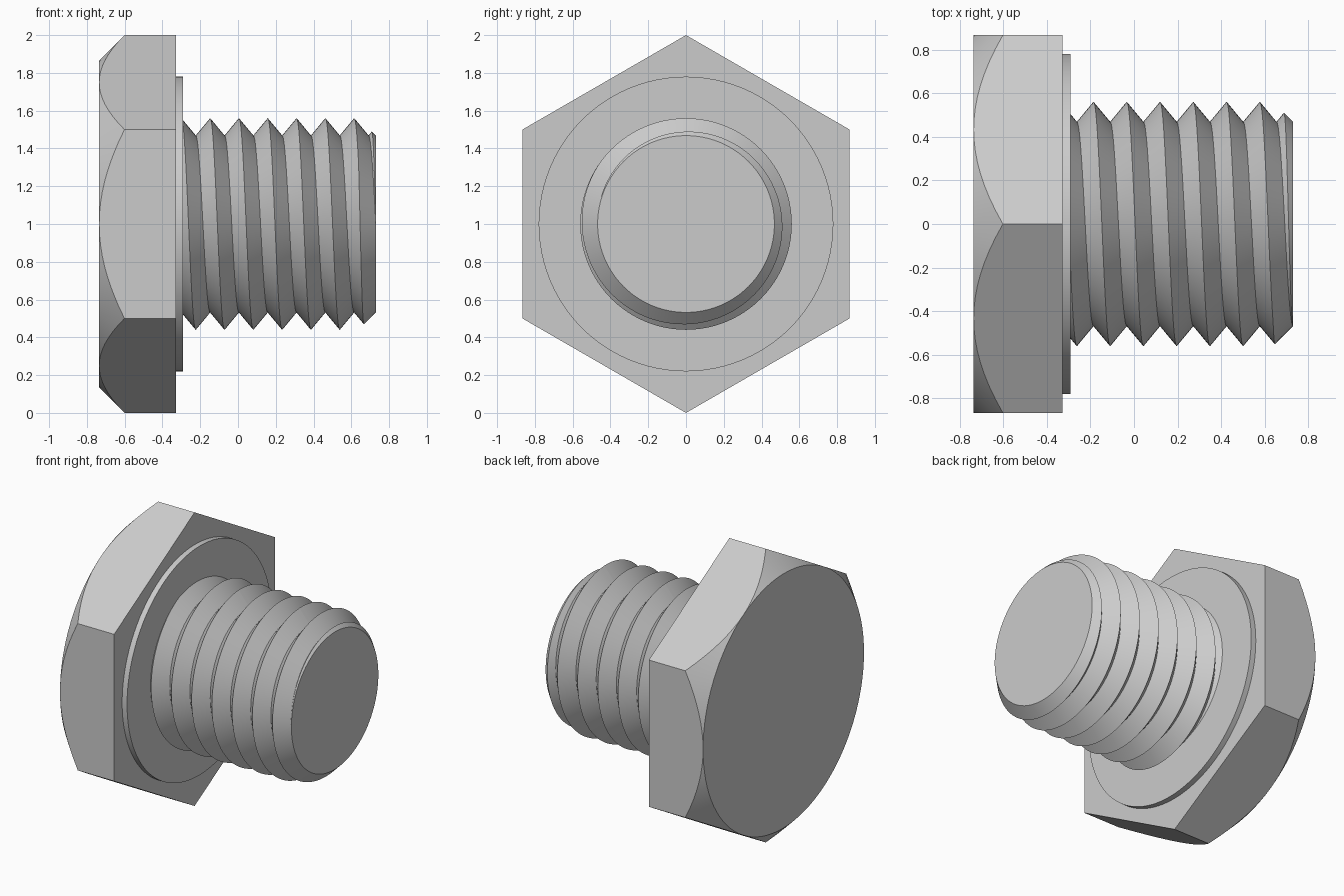
import bpy, bmesh, math

cube = bpy.data.objects.get("Cube")
if cube:
    bpy.data.objects.remove(cube, do_unlink=True)

steel = bpy.data.materials.new("grey_steel")
steel.use_nodes = True
steel.diffuse_color = (0.6, 0.6, 0.6, 1)
steel.node_tree.nodes["Principled BSDF"].inputs["Base Color"].default_value = (0.6, 0.6, 0.6, 1)

SEGMENTS = 96


def lathe_part(name, profile):
    """Skin rows of (x, radius) points around the x axis; profile(angle) gives one row."""
    bm = bmesh.new()
    found = {}

    def vert(i, x, r):
        a = 2 * math.pi * (i % SEGMENTS) / SEGMENTS
        co = (x, r * math.sin(a), 1 + r * math.cos(a))
        key = tuple(round(c * 10000) for c in co)
        if key not in found:
            found[key] = bm.verts.new(co)
        return found[key]

    rows = [[vert(i, x, r) for x, r in profile(2 * math.pi * i / SEGMENTS)]
            for i in range(SEGMENTS + 1)]
    for a, b in zip(rows, rows[1:]):
        for j in range(len(a) - 1):
            corners = list(dict.fromkeys((a[j], a[j + 1], b[j + 1], b[j])))
            if len(corners) > 2 and not bm.faces.get(corners):
                bm.faces.new(corners)
    # Close both ends with flat caps
    bmesh.ops.holes_fill(bm, edges=[e for e in bm.edges if e.is_boundary], sides=0)
    bmesh.ops.recalc_face_normals(bm, faces=bm.faces)
    mesh = bpy.data.meshes.new(name)
    bm.to_mesh(mesh)
    bm.free()
    mesh.materials.append(steel)
    obj = bpy.data.objects.new(name, mesh)
    bpy.context.collection.objects.link(obj)
    bpy.ops.object.select_all(action='DESELECT')
    obj.select_set(True)
    bpy.context.view_layer.objects.active = obj
    bpy.ops.object.shade_smooth_by_angle(angle=math.radians(30))
    return obj


# Hexagonal head with a conical chamfer on its outer end
HEAD_OUT, HEAD_IN = -0.735, -0.327
FLAT = math.cos(math.pi / 6)


def head_profile(angle):
    r = FLAT / math.cos(angle % (math.pi / 3) - math.pi / 6)
    return [(HEAD_OUT, FLAT), (HEAD_OUT + r - FLAT, r), (HEAD_IN, r)]


# Helical thread: alternate root and crest lines, trimmed by the tip chamfer
START, END = -0.29, 0.73
ROOT, CREST, PITCH = 0.468, 0.56, 0.1525
HALF = PITCH / 2
SLOPE = (CREST - ROOT) / HALF
CREST_X = 0.005


def thread_profile(angle):
    shift = CREST_X - PITCH * angle / (2 * math.pi)
    points = []
    for j in range(-7, 15):
        x = shift + j * HALF
        r = ROOT if j % 2 else CREST
        if x < START:
            offset = (START - shift) % PITCH
            x, r = START, CREST - SLOPE * min(offset, PITCH - offset)
        elif r == CREST and r > ROOT + END - x:
            # Crest cut where the rising flank meets the chamfer cone
            x = (END + SLOPE * (x - HALF)) / (1 + SLOPE)
            r = ROOT + END - x
        if x >= END:
            x, r = END, ROOT
        points.append((x, r))
    return points


lathe_part("hex_head", head_profile)
lathe_part("washer_face", lambda a: [(HEAD_IN - 0.02, 0.78), (START, 0.78)])
lathe_part("threaded_shank", thread_profile)
